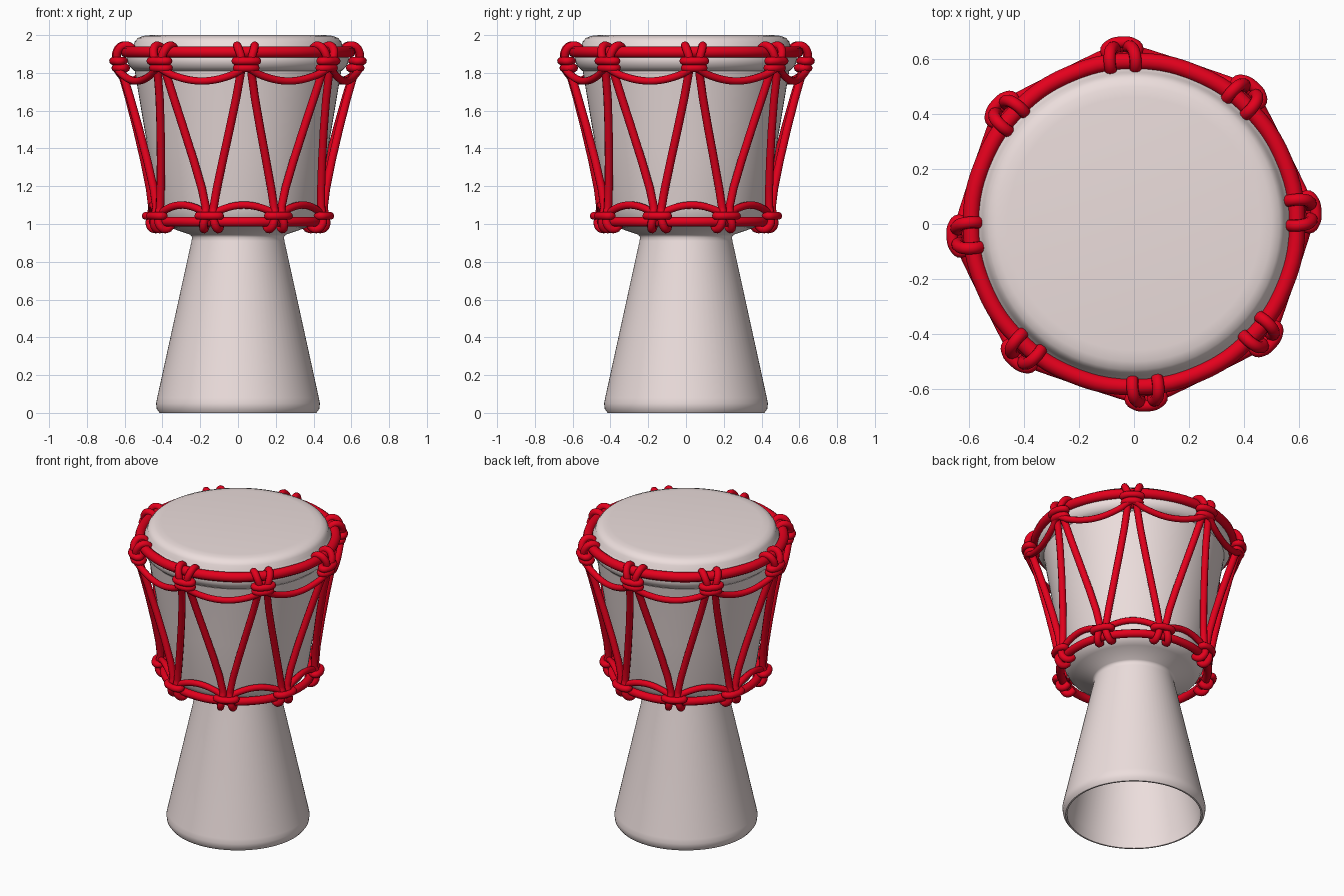
import bpy, bmesh
from math import sin, cos, pi, radians

if "Cube" in bpy.data.objects:
    bpy.data.objects.remove(bpy.data.objects["Cube"])

N = 8
STEP = 2 * pi / N
OFFSET = radians(4)


def material(name, rgb):
    m = bpy.data.materials.new(name)
    m.diffuse_color = (*rgb, 1)
    m.use_nodes = True
    m.node_tree.nodes["Principled BSDF"].inputs["Base Color"].default_value = m.diffuse_color
    return m


RED = material("red_rope", (0.78, 0.0, 0.012))
PALE = material("pale_shell", (0.84, 0.73, 0.72))


def pt(a, r, z, t=0):
    """Point at angle a: r outwards, t sideways, z up."""
    return (r * cos(a) - t * sin(a), r * sin(a) + t * cos(a), z)


def lathe(name, profile, closed=False, segments=72):
    bm = bmesh.new()
    vs = [bm.verts.new((r, 0, z)) for r, z in profile]
    pairs = list(zip(vs, vs[1:])) + ([(vs[-1], vs[0])] if closed else [])
    es = [bm.edges.new(p) for p in pairs]
    bmesh.ops.spin(bm, geom=vs + es, cent=(0, 0, 0), axis=(0, 0, 1),
                   angle=2 * pi, steps=segments, use_duplicate=False)
    bmesh.ops.remove_doubles(bm, verts=bm.verts, dist=1e-4)
    bmesh.ops.recalc_face_normals(bm, faces=bm.faces)
    me = bpy.data.meshes.new(name)
    bm.to_mesh(me)
    bm.free()
    ob = bpy.data.objects.new(name, me)
    bpy.context.collection.objects.link(ob)
    me.materials.append(PALE)
    bpy.ops.object.select_all(action='DESELECT')
    bpy.context.view_layer.objects.active = ob
    ob.select_set(True)
    bpy.ops.object.shade_smooth_by_angle(angle=radians(50))
    return ob


def ropes(name, paths, radius, cyclic=False, res=5):
    cu = bpy.data.curves.new(name, 'CURVE')
    cu.dimensions = '3D'
    cu.bevel_depth = radius
    cu.bevel_resolution = 3
    cu.resolution_u = res
    cu.use_fill_caps = True
    for path in paths:
        sp = cu.splines.new('BEZIER')
        sp.bezier_points.add(len(path) - 1)
        for bp, co in zip(sp.bezier_points, path):
            bp.co = co
            bp.handle_left_type = bp.handle_right_type = 'AUTO'
        sp.use_cyclic_u = cyclic
    cu.materials.append(RED)
    ob = bpy.data.objects.new(name, cu)
    bpy.context.collection.objects.link(ob)
    return ob


# goblet shell: hollow foot and bowl
lathe("drum_shell", [
    (0.405, 0.0), (0.415, 0.0), (0.43, 0.02), (0.434, 0.05), (0.428, 0.08),
    (0.246, 0.91), (0.243, 0.93), (0.252, 0.943), (0.36, 0.98), (0.40, 1.005),
    (0.42, 1.04), (0.43, 1.08), (0.478, 1.4), (0.55, 1.83),
    (0.53, 1.83), (0.46, 1.4), (0.41, 1.08), (0.38, 1.03), (0.235, 0.96),
    (0.228, 0.93), (0.405, 0.08)], closed=True)

# skin with a rolled lip under the ring
lathe("drum_head", [
    (0.0, 2.0), (0.46, 2.0), (0.50, 1.996), (0.53, 1.985), (0.547, 1.965),
    (0.553, 1.94), (0.565, 1.92), (0.58, 1.90), (0.587, 1.875), (0.583, 1.85),
    (0.57, 1.83), (0.548, 1.81), (0.53, 1.81), (0.52, 1.83),
    (0.51, 1.96), (0.0, 1.97)])

# tension rings
for name, r, z, thick in (("upper_ring", 0.591, 1.91, 0.031),
                          ("lower_ring", 0.447, 1.012, 0.026)):
    ropes(name, [[pt(i * pi / 8, r, z) for i in range(16)]], thick, True)

# zigzag ropes, hooked over the upper ring and under the lower ring
zigzag = []
for i in range(N):
    a = OFFSET + i * STEP
    for s in (-1, 1):
        b = a + s * STEP / 2
        top = [(0.558, 1.89, .042), (0.568, 1.93, .045), (0.60, 1.945, .047),
               (0.634, 1.925, .041), (0.644, 1.87, .026), (0.612, 1.79, .03)]
        low = [(0.472, 1.09, .022), (0.482, 1.035, .024), (0.478, 0.99, .034),
               (0.447, 0.972, .04), (0.412, 0.995, .04)]
        zigzag.append([pt(a, r, z, s * t) for r, z, t in top] +
                      [pt(b, r, z, -s * t) for r, z, t in low])
ropes("zigzag_ropes", zigzag, 0.022)


# swag ropes running from knot to knot
def swag(name, start, r_knot, r_drop, z_mid, z_rise):
    k = 8
    path = []
    for j in range(N * k):
        u = 2 * (j % k) / k - 1
        path.append(pt(start + j * STEP / k, r_knot - r_drop * (1 - u * u),
                       z_mid + z_rise * u * u))
    ropes(name, [path], 0.02, True, 3)


swag("upper_swag_rope", OFFSET, 0.645, 0.045, 1.757, 0.068)
swag("lower_swag_rope", OFFSET + STEP / 2, 0.475, 0.022, 1.10, -0.055)


# oval knots binding each pair of ropes
def knots(name, start, r, z, half):
    paths = []
    for i in range(N):
        a = start + i * STEP
        paths.append([pt(a, r + 0.028 * sin(q * pi / 4), z,
                         half * cos(q * pi / 4)) for q in range(8)])
    ropes(name, paths, 0.021, True, 4)


knots("upper_knots", OFFSET, 0.634, 1.863, 0.058)
knots("upper_knot_second_turns", OFFSET, 0.622, 1.826, 0.05)
knots("lower_knots", OFFSET + STEP / 2, 0.48, 1.043, 0.06)
